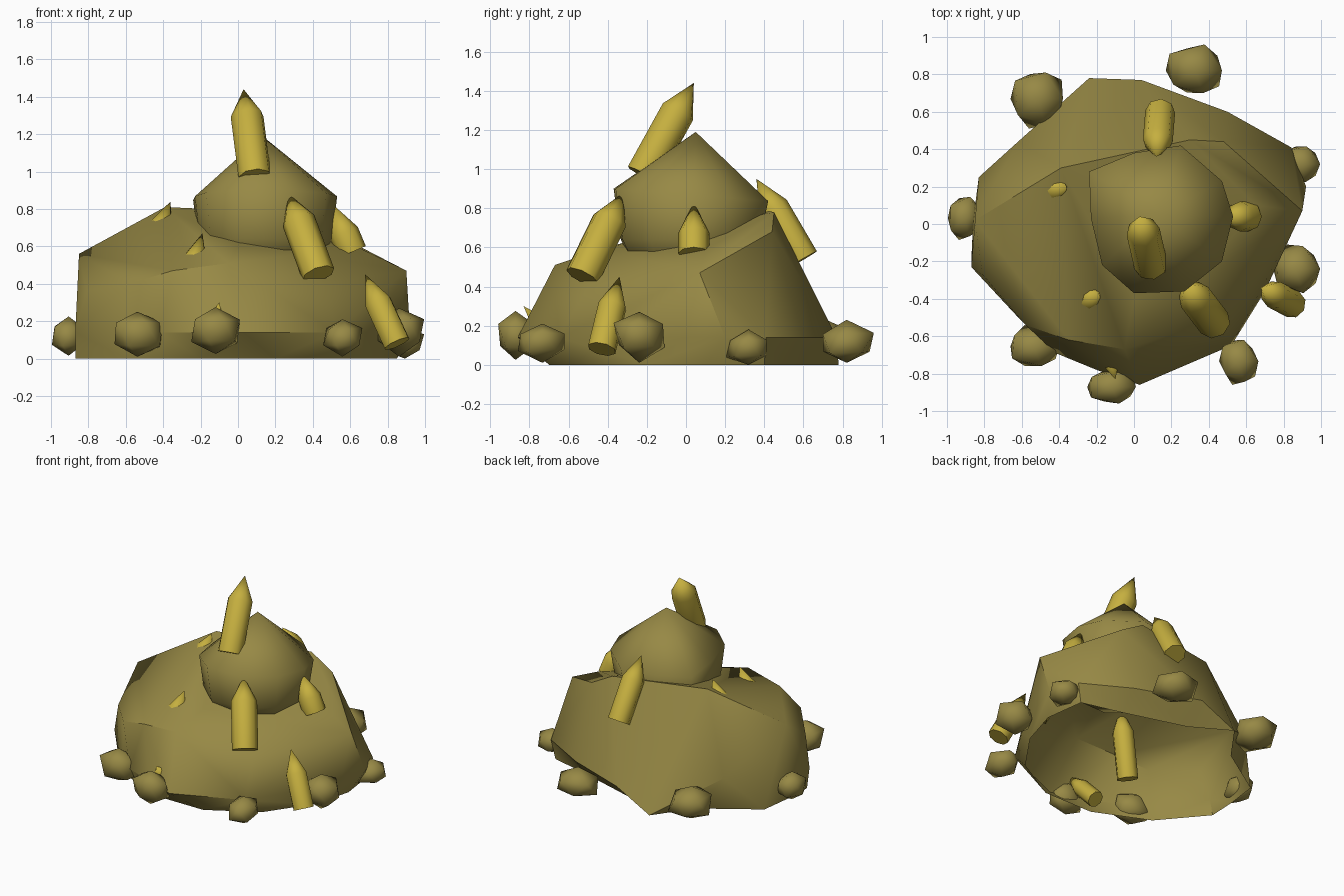
import bpy, bmesh, math, random
from mathutils import Vector

cube = bpy.data.objects.get("Cube")
if cube:
    bpy.data.objects.remove(cube, do_unlink=True)
random.seed(11)


def make_material(name, colour):
    mat = bpy.data.materials.new(name)
    mat.use_nodes = True
    mat.diffuse_color = colour
    mat.node_tree.nodes["Principled BSDF"].inputs["Base Color"].default_value = colour
    return mat


rock = make_material("olive rock", (0.31, 0.25, 0.06, 1))
crystal = make_material("yellow crystal", (0.56, 0.43, 0.05, 1))


def finish(bm, name, mat, angle):
    """Turn a bmesh into a named, smooth-shaded object."""
    bmesh.ops.recalc_face_normals(bm, faces=bm.faces)
    mesh = bpy.data.meshes.new(name)
    bm.to_mesh(mesh)
    bm.free()
    mesh.materials.append(mat)
    obj = bpy.data.objects.new(name, mesh)
    bpy.context.collection.objects.link(obj)
    bpy.ops.object.select_all(action='DESELECT')
    obj.select_set(True)
    bpy.context.view_layer.objects.active = obj
    bpy.ops.object.shade_smooth_by_angle(angle=math.radians(angle))
    return obj


def hull_mesh(points):
    """Wrap a faceted boulder around a few corner points."""
    bm = bmesh.new()
    for p in points:
        bm.verts.new(p)
    result = bmesh.ops.convex_hull(bm, input=bm.verts)
    loose = set(result["geom_interior"]) | set(result["geom_unused"])
    bmesh.ops.delete(bm, geom=[v for v in loose if isinstance(v, bmesh.types.BMVert)],
                     context='VERTS')
    return bm


def pebble(name, centre, size):
    """Jittered ball fitted to a given size."""
    bm = bmesh.new()
    bmesh.ops.create_icosphere(bm, subdivisions=1, radius=1)
    for v in bm.verts:
        v.co *= random.uniform(0.88, 1.12)
    for axis in range(3):
        values = [v.co[axis] for v in bm.verts]
        low, span = min(values), max(values) - min(values)
        for v in bm.verts:
            v.co[axis] = centre[axis] + ((v.co[axis] - low) / span - 0.5) * size[axis]
    return finish(bm, name, rock, 70)


def crystal_spike(name, base, tip, radius=0.09, sides=8):
    """Prism with a pointed end, running from base to tip."""
    base, tip = Vector(base), Vector(tip)
    length = (tip - base).length
    turn = (tip - base).to_track_quat('Z', 'Y')
    bm = bmesh.new()
    rings = []
    for height in (0, length - 0.17):
        ring = []
        for i in range(sides):
            a = math.tau * i / sides
            ring.append(bm.verts.new(
                base + turn @ Vector((radius * math.cos(a), radius * math.sin(a), height))))
        rings.append(ring)
    top = bm.verts.new(tip)
    bm.faces.new(rings[0])
    for i in range(sides):
        j = (i + 1) % sides
        bm.faces.new((rings[0][i], rings[0][j], rings[1][j], rings[1][i]))
        bm.faces.new((rings[1][i], rings[1][j], top))
    return finish(bm, name, crystal, 48)


# Wide mound: foot, bulging skirt, domed shoulders, back ridge
foot = [(-.86, .02), (-.87, -.2), (-.6, -.52), (-.2, -.7), (.2, -.7), (.55, -.5), (.76, -.2),
        (.85, .1), (.81, .4), (.5, .6), (.04, .77), (-.24, .78), (-.44, .63), (-.83, .25)]
skirt = [(-.87, -.23), (-.42, -.69), (-.2, -.78), (.03, -.86), (.52, -.65), (.7, -.36),
         (.86, 0), (.92, .2), (.84, .41), (.5, .6), (.04, .77)]
shoulders = [(-.85, .02, .56), (-.81, -.27, .36), (-.58, -.54, .4), (-.35, -.62, .47),
             (-.05, -.67, .51), (.48, -.5, .4), (.7, -.15, .44), (.9, .07, .47),
             (.65, .1, .59), (.35, -.3, .56), (0, -.4, .6),
             (-.62, .44, .25), (-.39, .3, .81), (.3, .45, .78), (.48, .44, .68)]
mound = hull_mesh([(x, y, 0) for x, y in foot] + [(x, y, .14) for x, y in skirt] + shoulders)
# Leave the underside open and undercut the back foot either side of its spur
under = [f for f in mound.faces if all(v.co.z < 0.01 for v in f.verts)]
bmesh.ops.delete(mound, geom=under, context='FACES')
for v in mound.verts:
    if v.co.z < 0.01 and v.co.y > 0.55 and abs(v.co.x + 0.24) > 0.1:
        v.co.y *= 0.8
finish(mound, "mound", rock, 38)

# Upper boulder: a girdle rising to a peak, with a buried underside
girdle = [(-.24, .28), (-.23, .03), (-.17, -.22), (0, -.37), (.27, -.36),
          (.47, -.2), (.53, .04), (.47, .23), (.25, .42), (0, .38)]
corners = [(.13, .05, 1.19)]
for x, y in girdle:
    corners.append((x, y, .87 - .08 * y))
    corners.append((.14 + (x - .14) * .93, y * .9, .64))
    corners.append((.14 + (x - .14) * .75, y * .72, .5))
finish(hull_mesh(corners), "upper_boulder", rock, 75)

# Pebbles around the foot
pebbles = [((-.91, .03, .12), (.17, .23, .21)), ((-.53, -.65, .13), (.26, .22, .24)),
           ((-.12, -.87, .15), (.26, .18, .25)), ((.56, -.74, .11), (.21, .24, .2)),
           ((.87, -.24, .14), (.25, .26, .26)), ((.89, .31, .09), (.21, .21, .18)),
           ((.32, .83, .12), (.3, .26, .22)), ((-.52, .66, .13), (.28, .3, .24))]
for number, (centre, size) in enumerate(pebbles, 1):
    pebble(f"pebble_{number}", centre, size)

# Crystals, some almost buried in the mound
crystal_spike("peak_crystal", (.09, -.22, .97), (.03, .04, 1.44))
crystal_spike("front_crystal", (.43, -.53, .45), (.27, -.32, .88))
crystal_spike("left_crystal", (.61, .04, .57), (.5, .04, .83), .08)
crystal_spike("foot_crystal", (.85, -.43, .08), (.68, -.34, .45), .075)
crystal_spike("back_crystal", (.14, .6, .54), (.12, .36, .95), .08)
crystal_spike("buried_right_crystal", (-.5, .17, .5), (-.36, .2, .84), .075)
crystal_spike("buried_front_crystal", (-.33, -.46, .2), (-.19, -.37, .67), .075)
crystal_spike("buried_foot_crystal", (-.16, -.6, .04), (-.1, -.83, .3), .06)
